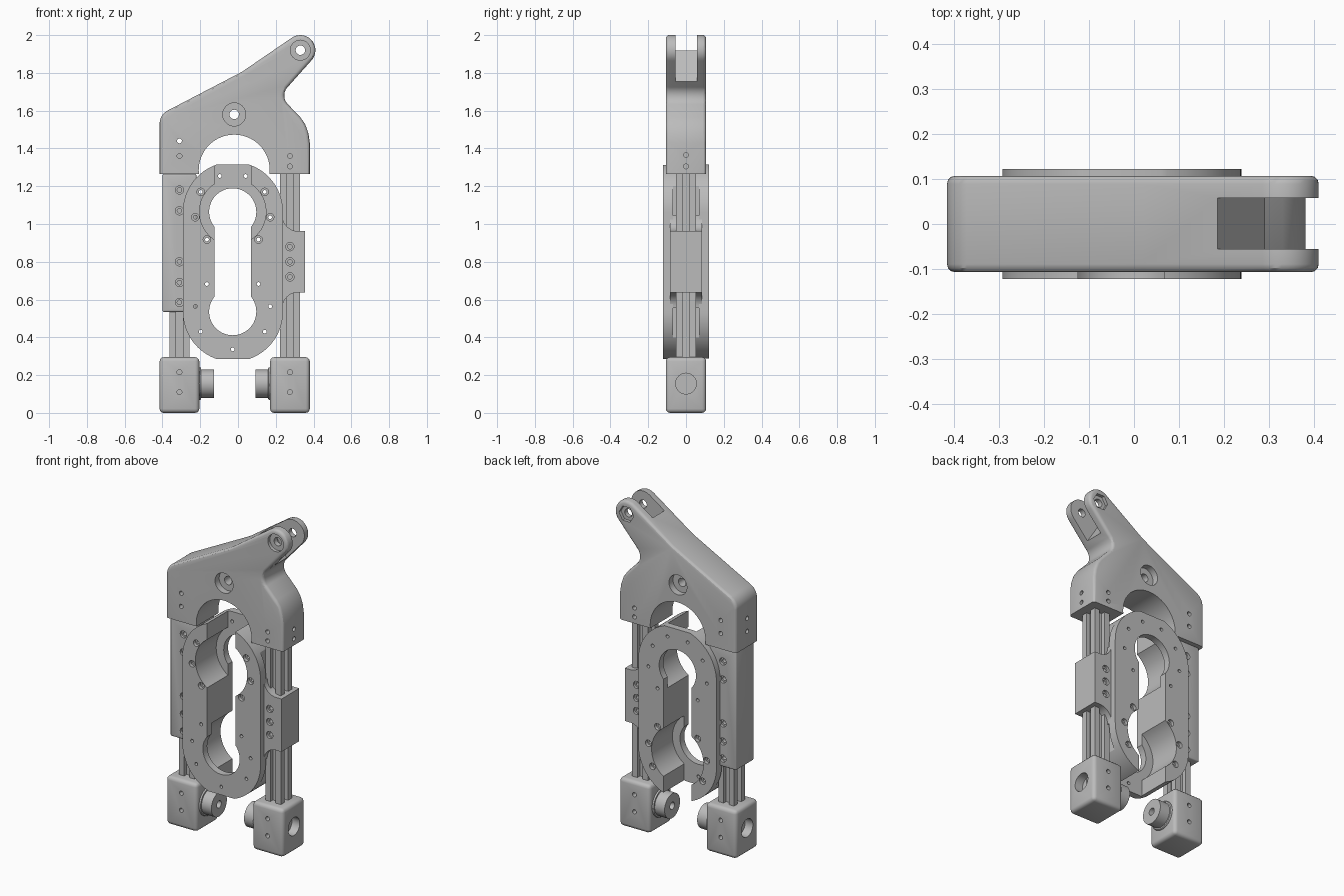
import bpy, bmesh, math
from math import radians, cos, sin

if "Cube" in bpy.data.objects:
    bpy.data.objects.remove(bpy.data.objects["Cube"], do_unlink=True)

grey = bpy.data.materials.new("plain grey")
grey.use_nodes = True
COLOUR = (0.5, 0.5, 0.5, 1)
grey.diffuse_color = COLOUR
grey.node_tree.nodes["Principled BSDF"].inputs["Base Color"].default_value = COLOUR

MAP = {"x": lambda a, b, t: (t, a, b),
       "y": lambda a, b, t: (a, t, b),
       "z": lambda a, b, t: (a, b, t)}


def arc(cx, cy, r, start, end, n=16):
    angles = [radians(start + (end - start) * i / n) for i in range(n + 1)]
    return [(cx + r * cos(t), cy + r * sin(t)) for t in angles]


def circle(cx, cy, r, n=32):
    return arc(cx, cy, r, 0, 360, n)[:-1]


def rect(x0, x1, z0, z1):
    return [(x0, z0), (x1, z0), (x1, z1), (x0, z1)]


def solid(name, parts):
    """Object made of prisms, each given as (outline, low, high, axis)."""
    bm = bmesh.new()
    for pts, lo, hi, axis in parts:
        a = [bm.verts.new(MAP[axis](p[0], p[1], lo)) for p in pts]
        b = [bm.verts.new(MAP[axis](p[0], p[1], hi)) for p in pts]
        bm.faces.new(a)
        bm.faces.new(b)
        for i in range(len(pts)):
            j = (i + 1) % len(pts)
            bm.faces.new((a[i], a[j], b[j], b[i]))
    bmesh.ops.recalc_face_normals(bm, faces=bm.faces)
    mesh = bpy.data.meshes.new(name)
    bm.to_mesh(mesh)
    bm.free()
    mesh.materials.append(grey)
    ob = bpy.data.objects.new(name, mesh)
    bpy.context.collection.objects.link(ob)
    return ob


def activate(ob):
    bpy.ops.object.select_all(action="DESELECT")
    ob.select_set(True)
    bpy.context.view_layer.objects.active = ob


def bevel(ob, width, angle=40):
    activate(ob)
    m = ob.modifiers.new("round", "BEVEL")
    m.width, m.segments, m.angle_limit = width, 3, radians(angle)
    bpy.ops.object.modifier_apply(modifier=m.name)


def cut(ob, parts):
    tool = solid("cutter", parts)
    tool.hide_render = True
    activate(ob)
    m = ob.modifiers.new("cut", "BOOLEAN")
    m.operation, m.solver, m.object = "DIFFERENCE", "EXACT", tool
    bpy.ops.object.modifier_apply(modifier=m.name)
    bpy.data.objects.remove(tool, do_unlink=True)


def smooth(ob):
    activate(ob)
    bpy.ops.object.shade_smooth_by_angle(angle=radians(30))


def through(points, r, axis="y", lo=-1, hi=1):
    return [(circle(a, b, r, 20), lo, hi, axis) for a, b in points]


def counterbore(ob, points, big, small, face, depth):
    """Stepped screw holes, open at the front and the back."""
    cut(ob, through(points, big, "y", -1, -face + depth)
        + through(points, big, "y", face - depth, 1))
    cut(ob, through(points, small))


ROD_L, ROD_R = -0.31, 0.275
HALF = 0.107

# Upper arm with forked tip
outline = ([(0.38, 1.2), (0.38, 1.43), (0.373, 1.48), (0.355, 1.53), (0.33, 1.565)]
           + arc(0.31, 1.68, 0.065, 225, 135)
           + arc(0.33, 1.92, 0.08, -45, 124)
           + [(0.02, 1.805)]
           + arc(-0.335, 1.53, 0.08, 117, 180, 8) + [(-0.415, 1.2)])
arm = solid("upper_arm", [(outline, -HALF, HALF, "y")])
bevel(arm, 0.018)
cut(arm, [(rect(-1, 1, 1, 1.265), -1, 1, "y")])
cut(arm, [(circle(-0.02, 1.285, 0.188, 64), -1, 1, "y")])
cut(arm, [([(0.165, 1.95), (0.298, 1.743), (0.6, 1.9), (0.4, 2.2)], -0.056, 0.058, "y")])
hexagon = circle(0.33, 1.92, 0.05, 6)
cut(arm, [(circle(0.33, 1.92, 0.053), -1, -HALF + 0.02, "y"),
          (hexagon, HALF - 0.02, 1, "y"),
          (circle(-0.02, 1.58, 0.061), -1, -HALF + 0.04, "y"),
          (circle(-0.02, 1.58, 0.061), HALF - 0.04, 1, "y")])
cut(arm, through([(0.33, 1.92), (-0.02, 1.58)], 0.025))
cut(arm, through([(ROD_L, 1.44), (ROD_L, 1.36), (ROD_R, 1.36), (ROD_R, 1.305)], 0.013))
cut(arm, through([(0, 1.365), (0, 1.305)], 0.013, "x", 0.32, 1)
    + through([(0, 1.44), (0, 1.36)], 0.013, "x", -1, -0.35))
smooth(arm)

# Slotted rods
h, w, d = 0.053, 0.018, 0.025
for name, cx in (("right_rod", ROD_L), ("left_rod", ROD_R)):
    pts = []
    for c, s in ((1, 0), (0, 1), (-1, 0), (0, -1)):
        for x, y in ((h, -h), (h, -w), (h - d, -w), (h - d, w), (h, w)):
            pts.append((cx + x * c - y * s, x * s + y * c))
    rod = solid(name, [(pts, 0.06, 1.42, "z")])

# Foot blocks with inward bosses
for name, cx, side in (("right_foot", ROD_L, 1), ("left_foot", ROD_R, -1)):
    foot = solid(name, [(rect(cx - 0.105, cx + 0.105, 0, 0.295), -HALF, HALF, "y")])
    bevel(foot, 0.022)
    lo, hi = sorted((cx - side * 0.05, cx - side * 0.3))
    cut(foot, [(circle(0, 0.155, 0.055), lo, hi, "x")])
    cut(foot, through([(cx, 0.215), (cx, 0.11)], 0.013))
    smooth(foot)
    face, end = cx + side * 0.1, cx + side * 0.182
    parts = [(circle(0, 0.155, r, 40), *sorted((face, e)), "x")
             for r, e in ((0.075, end),)]
    boss = solid(name + "_boss", parts)
    cut(boss, through([(0, 0.155)], 0.022, "x", *sorted((end - side * 0.05, end + side * 0.1))))
    smooth(boss)
    collar = solid(name + "_collar",
                   [(circle(0, 0.155, 0.086, 40), *sorted((face, cx + side * 0.115)), "x")])
    bevel(collar, 0.006)
    smooth(collar)

# Carriage body: a stadium with flattened ends
CX, HX, TOP, LOW, DEEP = -0.027, -0.028, 1.064, 0.536, 0.122
carriage = solid("carriage", [(arc(CX, TOP, 0.265, 0, 71, 20) + arc(CX, TOP, 0.265, 109, 180, 20)
                               + arc(CX, LOW, 0.265, 180, 251, 20)
                               + arc(CX, LOW, 0.265, 289, 360, 20), -DEEP, DEEP, "y")])
cut(carriage, [(rect(HX - 0.096, HX + 0.096, LOW, TOP), -1, 1, "y")])
cut(carriage, [(circle(HX, z, 0.125, 48), -1, 1, "y") for z in (TOP, LOW)])
# Wide pockets: upper one opens to the front, lower one to the back
cut(carriage, [(circle(HX, TOP, 0.176, 56), -1, 0.08, "y"),
               (circle(HX, LOW, 0.176, 56), -0.08, 1, "y")])
cut(carriage, [(rect(HX - 0.096, HX + 0.096, TOP + 0.1, 1.5), -1, 0.08, "y"),
               (rect(HX - 0.096, HX + 0.096, 0, LOW - 0.1), -0.08, 1, "y")])
# Clearance grooves beside the rods
cut(carriage, [(rect(0.2, 0.4, -0.07, 0.07), 0, 2, "z"),
               (rect(-0.5, -0.25, -0.07, 0.07), 0, 2, "z")])
screws = [(HX + 0.2 * s * cos(radians(a)), 0.2 * sin(radians(a)))
          for s in (-1, 1) for a in (32, -8, -47)]
front = [(x, TOP + z) for x, z in screws]
back = [(x, LOW - z) for x, z in screws]
cut(carriage, through(front, 0.02, "y", -1, -DEEP + 0.02)
    + through(back, 0.02, "y", DEEP - 0.02, 1))
cut(carriage, through(front + back, 0.01))
cut(carriage, through([(HX, LOW - 0.2), (HX - 0.068, TOP + 0.19), (HX + 0.068, TOP + 0.19)], 0.01))
smooth(carriage)

# Long sleeve on one rod
sleeve = solid("right_sleeve", [(rect(-0.4, -0.22, 0.535, 1.264), -0.086, 0.086, "y")])
bevel(sleeve, 0.008)
counterbore(sleeve, [(ROD_L, z) for z in (1.18, 1.07, 0.8, 0.69, 0.585)], 0.022, 0.012, 0.086, 0.015)
smooth(sleeve)

# Short flared clamp on the other rod
flare = arc(0.318, 1.045, 0.083, 180, 270, 10)
lower = [(x, 1.6 - z) for x, z in reversed(flare)]
clamp = solid("left_clamp", [([(0.2, 1.045)] + flare + [(0.355, 0.962), (0.355, 0.638)]
                              + lower + [(0.2, 0.555)], -0.086, 0.086, "y")])
counterbore(clamp, [(ROD_R, z) for z in (0.88, 0.8, 0.72)], 0.022, 0.012, 0.086, 0.015)
smooth(clamp)
